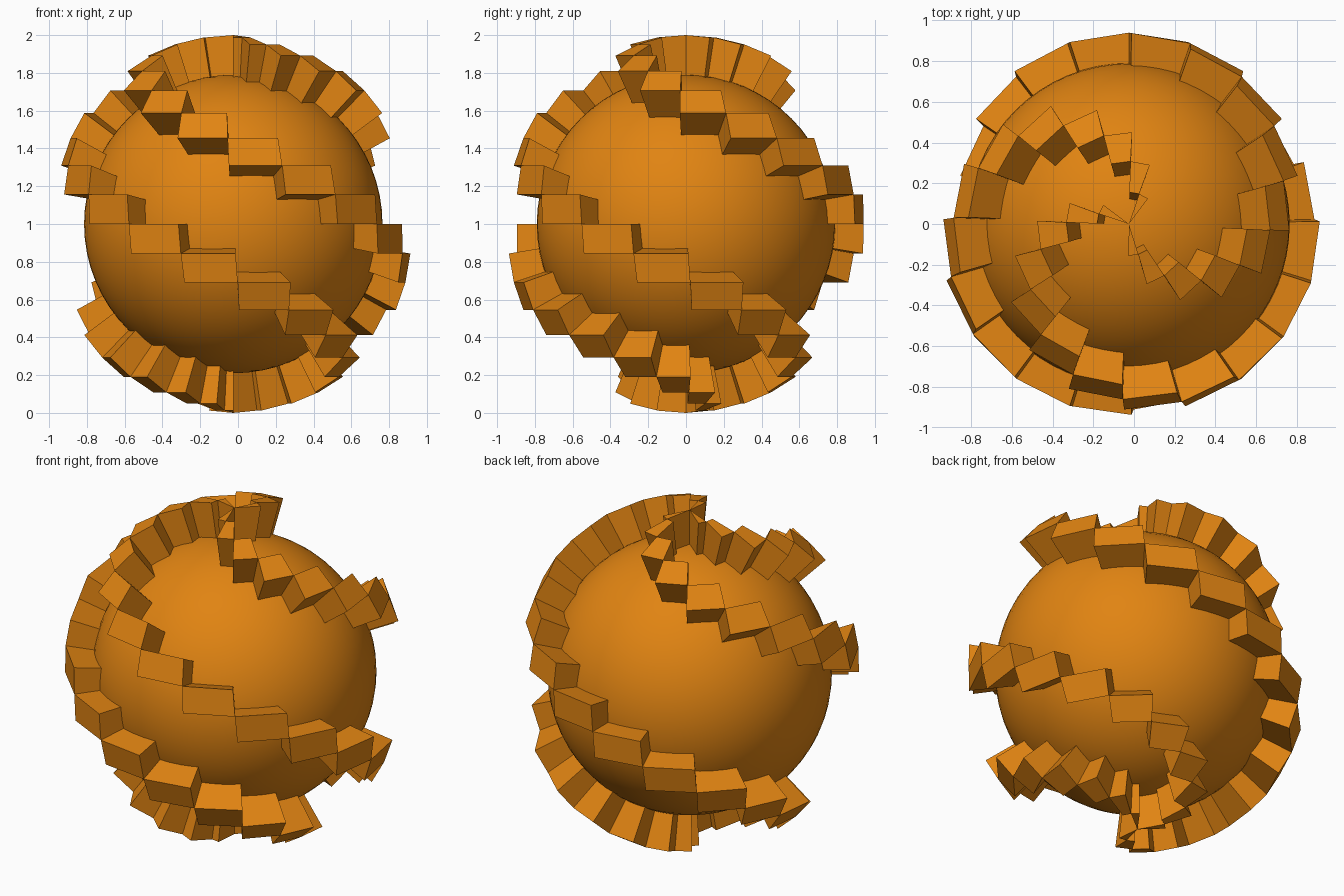
import bpy, bmesh
from math import sin, cos, radians
from mathutils import Vector

cube = bpy.data.objects.get("Cube")
if cube:
    bpy.data.objects.remove(cube)

CENTRE = Vector((-0.025, 0, 1))
ROWS = 10      # block rows in each hemisphere
STEP = 9       # latitude step of one row, in degrees

orange = bpy.data.materials.new("orange")
orange.use_nodes = True
colour = (0.75, 0.23, 0.006, 1)
orange.diffuse_color = colour
orange.node_tree.nodes["Principled BSDF"].inputs["Base Color"].default_value = colour

# Smooth core ball
bpy.ops.mesh.primitive_uv_sphere_add(segments=64, ring_count=32, radius=0.79, location=CENTRE)
ball = bpy.context.object
ball.name = "core_ball"
ball.data.materials.append(orange)
bpy.ops.object.shade_smooth()


def shell_point(row, start, turn):
    """Outer corner at a row edge; turn counts columns from the equator crossing."""
    lat = radians(row * STEP)
    lon = radians(start + 2 * STEP * turn - 2.5 * sin(2 * lat))
    flat = cos(lat) * (0.94 + 0.06 * abs(sin(lat)))
    return Vector((flat * sin(lon), -flat * cos(lon), sin(lat)))


def spiral_band(name, start):
    """Stair of blocks from pole to pole, one column along for each row down."""
    bm = bmesh.new()
    for row in range(-ROWS, ROWS):
        left, right = -row - 1, -row
        outer = [shell_point(row, start, left), shell_point(row, start, right),
                 shell_point(row + 1, start, right), shell_point(row + 1, start, left)]
        top = [bm.verts.new(p) for p in outer]
        base = [bm.verts.new(p * 0.76) for p in outer]
        bm.faces.new(top)
        bm.faces.new(base[::-1])
        for i in range(4):
            j = (i + 1) % 4
            bm.faces.new((base[i], base[j], top[j], top[i]))
    # Merge only the collapsed corners of the wedges at the poles
    poles = [v for v in bm.verts if abs(v.co.x) + abs(v.co.y) < 0.001]
    bmesh.ops.remove_doubles(bm, verts=poles, dist=0.0005)
    bmesh.ops.recalc_face_normals(bm, faces=bm.faces)
    mesh = bpy.data.meshes.new(name)
    bm.to_mesh(mesh)
    bm.free()
    mesh.materials.append(orange)
    band = bpy.data.objects.new(name, mesh)
    band.location = CENTRE
    bpy.context.collection.objects.link(band)


# Three block spirals, by the angle where each crosses the equator
for name, start in (("front_spiral", -36), ("left_spiral", 54), ("back_spiral", 180)):
    spiral_band(name, start)
